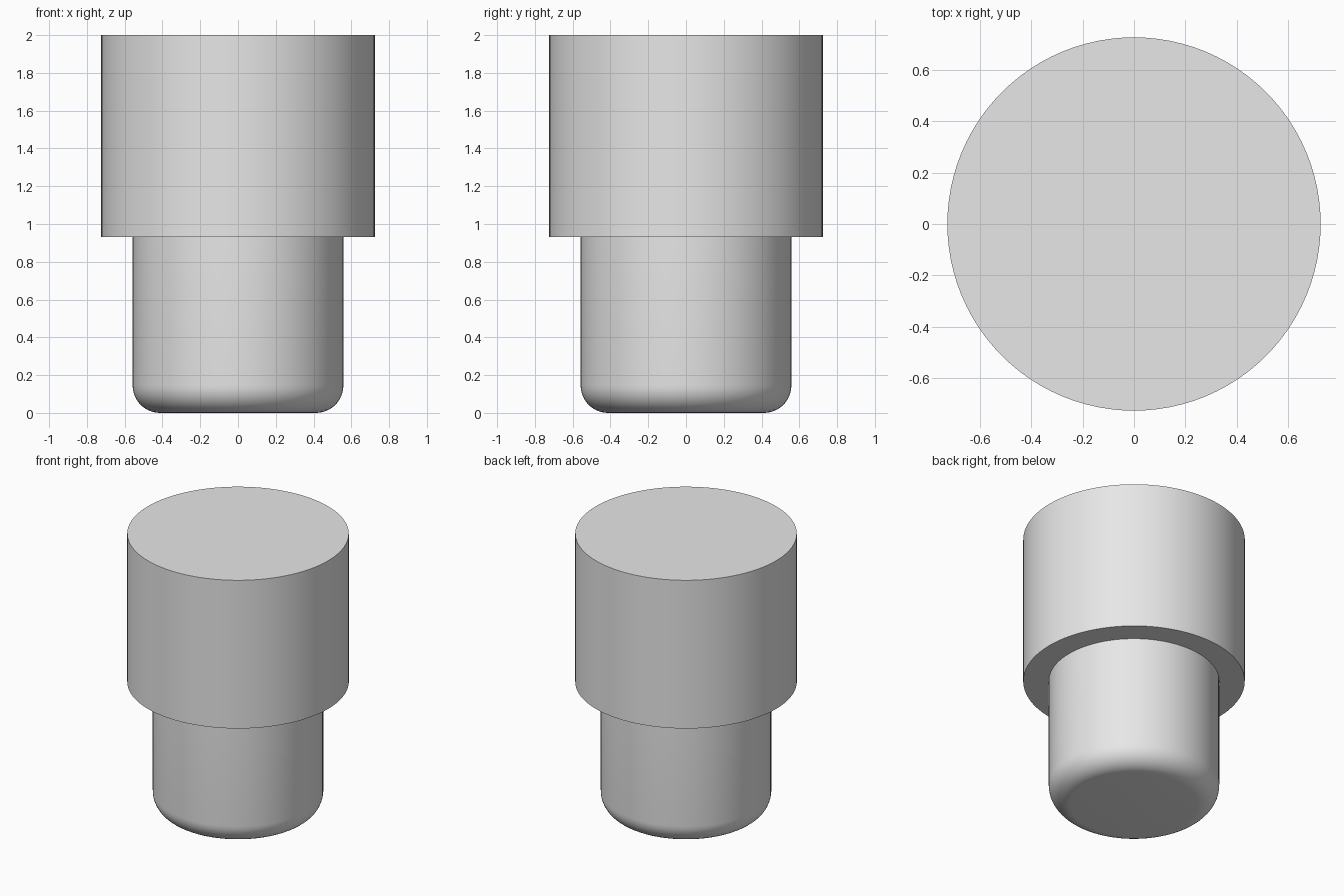
import bpy
import bmesh
from math import cos, sin, pi, radians

cube = bpy.data.objects.get("Cube")
if cube:
    bpy.data.objects.remove(cube, do_unlink=True)

SIDES = 96
HEAD_R, STEM_R = 0.725, 0.558
STEP_Z, TOP_Z = 0.93, 2.0
FILLET = 0.145

grey = bpy.data.materials.new("light_grey")
grey.use_nodes = True
colour = (0.8, 0.8, 0.8, 1)
grey.diffuse_color = colour
grey.node_tree.nodes["Principled BSDF"].inputs["Base Color"].default_value = colour


def lathe(name, profile, cap_z):
    """Revolve (radius, z) points around z and close the rim at cap_z."""
    bm = bmesh.new()
    rings = [[bm.verts.new((r * cos(2 * pi * i / SIDES), r * sin(2 * pi * i / SIDES), z))
              for i in range(SIDES)] for r, z in profile]
    for low, high in zip(rings, rings[1:]):
        for i in range(SIDES):
            j = (i + 1) % SIDES
            bm.faces.new((low[i], low[j], high[j], high[i]))
    bm.faces.new(rings[-1] if cap_z > 0 else rings[0][::-1])
    mesh = bpy.data.meshes.new(name)
    bm.to_mesh(mesh)
    bm.free()
    mesh.materials.append(grey)
    obj = bpy.data.objects.new(name, mesh)
    bpy.context.collection.objects.link(obj)
    bpy.ops.object.select_all(action="DESELECT")
    obj.select_set(True)
    bpy.context.view_layer.objects.active = obj
    bpy.ops.object.shade_smooth_by_angle(angle=radians(30))
    return obj


# Narrow stem with a rounded foot
steps = 10
foot = [(STEM_R - FILLET + FILLET * sin(a), FILLET - FILLET * cos(a))
        for a in (pi / 2 * k / steps for k in range(steps + 1))]
lathe("stem", foot + [(STEM_R, STEP_Z)], 0)

# Wide head with a flat underside around the stem
lathe("head", [(STEM_R, STEP_Z), (HEAD_R, STEP_Z), (HEAD_R, TOP_Z)], TOP_Z)
